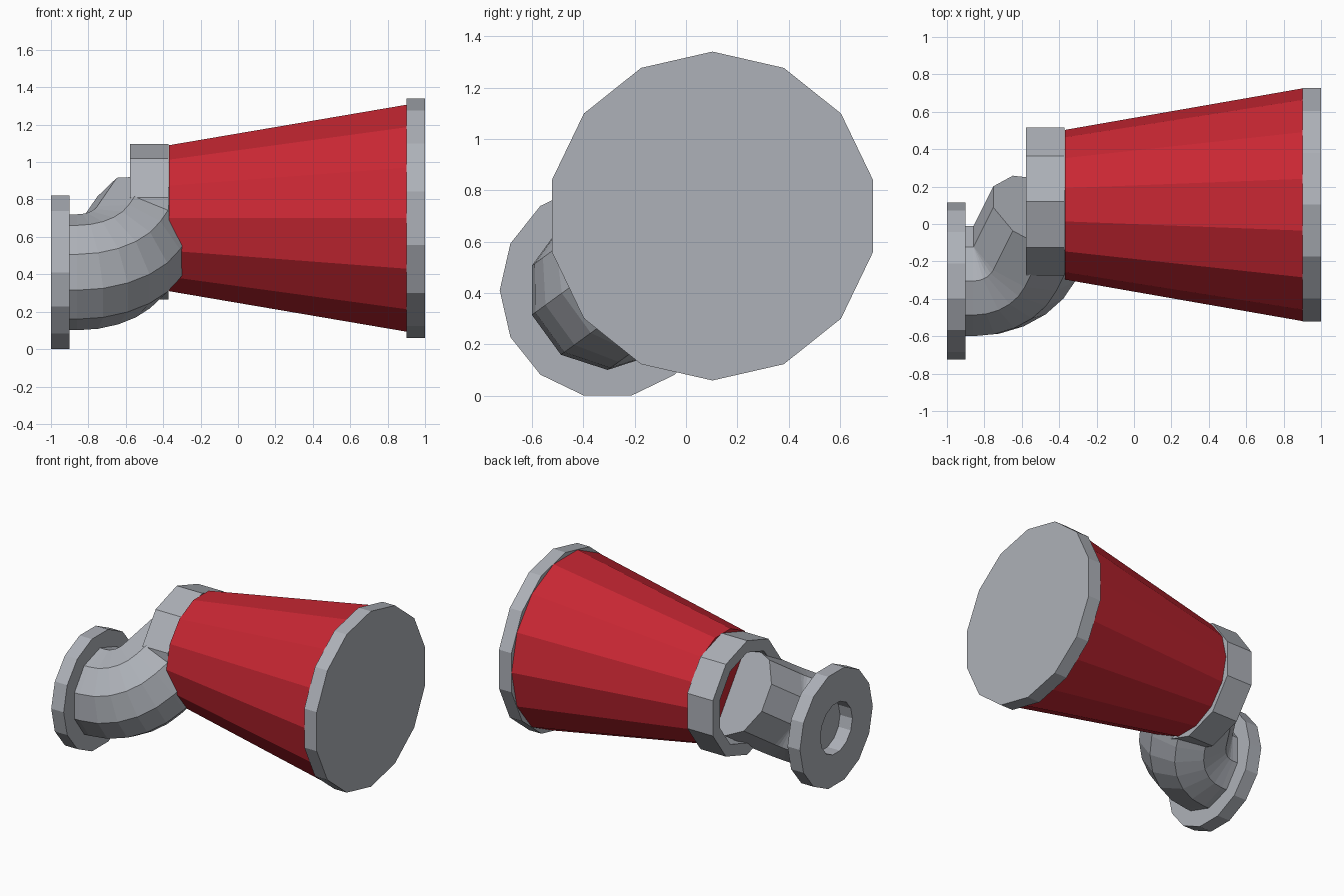
import bpy, bmesh, math
from mathutils import Vector

if "Cube" in bpy.data.objects:
    bpy.data.objects.remove(bpy.data.objects["Cube"])


def material(name, rgb):
    m = bpy.data.materials.new(name)
    m.diffuse_color = (*rgb, 1)
    m.use_nodes = True
    m.node_tree.nodes["Principled BSDF"].inputs["Base Color"].default_value = m.diffuse_color
    return m


GREY = material("cast grey", (0.42, 0.44, 0.48))
RED = material("signal red", (0.58, 0.02, 0.033))


def skin(name, rings, mat, closed=False):
    """Bridge equal rings of points; cap the ends unless the loop is closed."""
    bm = bmesh.new()
    loops = [[bm.verts.new(p) for p in r] for r in rings]
    n = len(loops[0])
    pairs = list(zip(loops, loops[1:]))
    if closed:
        pairs.append((loops[-1], loops[0]))
    else:
        bm.faces.new(loops[0])
        bm.faces.new(loops[-1])
    for a, b in pairs:
        for i in range(n):
            j = (i + 1) % n
            bm.faces.new((a[i], a[j], b[j], b[i]))
    bmesh.ops.recalc_face_normals(bm, faces=bm.faces)
    me = bpy.data.meshes.new(name)
    bm.to_mesh(me)
    bm.free()
    me.materials.append(mat)
    ob = bpy.data.objects.new(name, me)
    bpy.context.collection.objects.link(ob)
    return ob


def lathe(name, n, phase, centre, profile, mat, closed=False):
    """Turn (x, radius) points about an axis parallel to x; phase is measured from +y."""
    cy, cz = centre
    ang = [phase + math.tau * i / n for i in range(n)]
    skin(name, [[(x, cy + r * math.cos(a), cz + r * math.sin(a)) for a in ang]
                for x, r in profile], mat, closed)


UP = math.pi / 2
INLET = (-0.305, 0.411)
BODY = (0.103, 0.70)

# Mounting flange with a centre hole
lathe("mounting_flange", 14, 0, INLET,
      [(-1, 0.42), (-0.9, 0.42), (-0.9, 0.185), (-1, 0.185)], GREY, True)

# Tapered body, front cap and open collar
lathe("tapered_body", 14, 0, BODY, [(-0.37, 0.40), (0.9, 0.622)], RED)
lathe("front_cap", 14, UP, BODY, [(0.9, 0.64), (1.0, 0.64)], GREY)
lathe("collar", 10, UP, (0.12, 0.682),
      [(-0.578, 0.416), (-0.372, 0.416), (-0.372, 0.33), (-0.578, 0.33)], GREY, True)

# Bent pipe: straight start, tight bend towards the body, straight end
d = Vector((0, math.cos(math.radians(36)), math.sin(math.radians(36))))
w = Vector((0, -d.z, d.y))
X = Vector((1, 0, 0))
BEND, R, PIPE, STEPS = math.radians(68), 0.298, 0.31, 5
start = Vector((-0.86, *INLET))


def section(c, a):
    outward = X * math.sin(a) - d * math.cos(a)
    return [c + PIPE * (w * math.cos(t) + outward * math.sin(t))
            for t in (math.tau * i / 10 for i in range(10))]


rings = [section(Vector((-0.9, *INLET)), 0)]
for s in range(STEPS + 1):
    a = BEND * s / STEPS
    c = start + R * (X * math.sin(a) + d * (1 - math.cos(a)))
    rings.append(section(c, a))
rings.append(section(c + 0.28 * (X * math.cos(BEND) + d * math.sin(BEND)), BEND))
skin("bent_pipe", rings, GREY)
